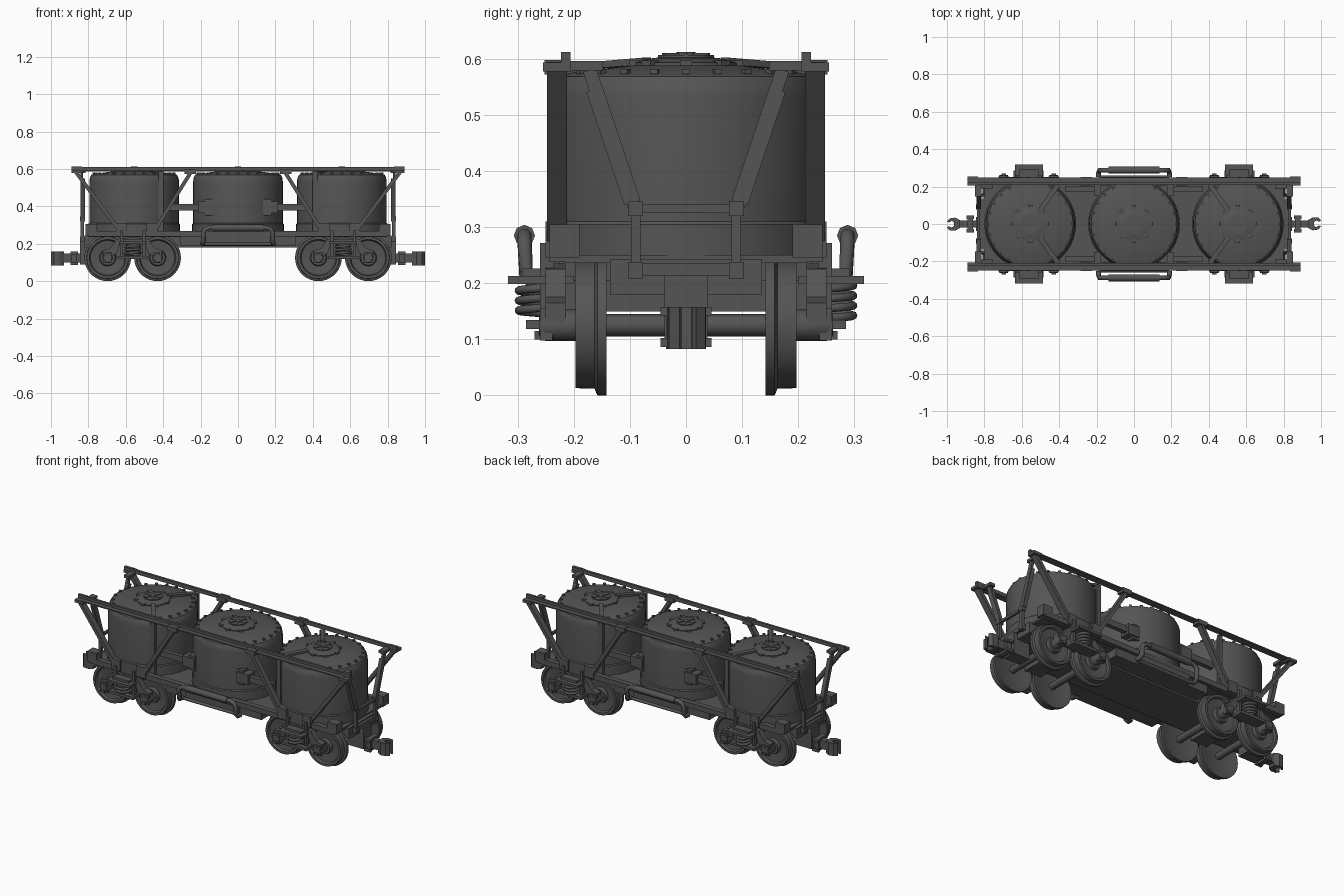
import bpy, bmesh, math
from mathutils import Vector, Matrix

if "Cube" in bpy.data.objects:
    bpy.data.objects.remove(bpy.data.objects["Cube"])

mat = bpy.data.materials.new("dark_grey")
mat.diffuse_color = (0.09, 0.09, 0.09, 1)
mat.use_nodes = True
mat.node_tree.nodes["Principled BSDF"].inputs["Base Color"].default_value = mat.diffuse_color


def add(name, bm, smooth=False):
    bmesh.ops.recalc_face_normals(bm, faces=bm.faces)
    me = bpy.data.meshes.new(name)
    bm.to_mesh(me)
    bm.free()
    me.materials.append(mat)
    ob = bpy.data.objects.new(name, me)
    bpy.context.collection.objects.link(ob)
    if smooth:
        bpy.ops.object.select_all(action='DESELECT')
        ob.select_set(True)
        bpy.context.view_layer.objects.active = ob
        bpy.ops.object.shade_smooth_by_angle(angle=math.radians(30))
    return ob


def box(name, x0, x1, y0, y1, z0, z1):
    bm = bmesh.new()
    m = Matrix.Translation(((x0 + x1) / 2, (y0 + y1) / 2, (z0 + z1) / 2))
    m = m @ Matrix.Diagonal((abs(x1 - x0), abs(y1 - y0), abs(z1 - z0), 1))
    bmesh.ops.create_cube(bm, size=1, matrix=m)
    return add(name, bm)


def beam(name, a, b, w, h):
    """Rectangular bar from a to b; w is the horizontal thickness."""
    a, b = Vector(a), Vector(b)
    d = b - a
    m = Matrix.Translation((a + b) / 2) @ d.to_track_quat('Z', 'Y').to_matrix().to_4x4()
    bm = bmesh.new()
    bmesh.ops.create_cube(bm, size=1, matrix=m @ Matrix.Diagonal((w, h, d.length, 1)))
    return add(name, bm)


def lathe(name, prof, n, m=Matrix()):
    """Spin (radius, height) points about local z, then place with m."""
    bm = bmesh.new()
    vs = [bm.verts.new((r, 0, z)) for r, z in prof]
    es = [bm.edges.new(p) for p in zip(vs, vs[1:])]
    bmesh.ops.spin(bm, geom=vs + es, cent=(0, 0, 0), axis=(0, 0, 1),
                   angle=math.tau, steps=n)
    bmesh.ops.remove_doubles(bm, verts=bm.verts, dist=1e-5)
    bmesh.ops.transform(bm, matrix=m, verts=bm.verts)
    return add(name, bm, True)


def prism(name, pts, place, t0, t1):
    """Extrude a 2D outline; place(u, v, t) gives the 3D position."""
    bm = bmesh.new()
    lo = [bm.verts.new(place(u, v, t0)) for u, v in pts]
    hi = [bm.verts.new(place(u, v, t1)) for u, v in pts]
    bm.faces.new(lo)
    bm.faces.new(hi)
    for i in range(len(pts)):
        j = (i + 1) % len(pts)
        bm.faces.new((lo[i], lo[j], hi[j], hi[i]))
    return add(name, bm)


def pipe(name, pts, r):
    cu = bpy.data.curves.new(name, 'CURVE')
    cu.dimensions = '3D'
    cu.bevel_depth = r
    cu.bevel_resolution = 2
    cu.use_fill_caps = True
    sp = cu.splines.new('POLY')
    sp.points.add(len(pts) - 1)
    for p, q in zip(sp.points, pts):
        p.co = (*q, 1)
        p.radius = 1
    cu.materials.append(mat)
    ob = bpy.data.objects.new(name, cu)
    bpy.context.collection.objects.link(ob)


# hopper tanks with bolted lids and hatches
TANK = [(0, .24), (.245, .24), (.245, .305), (.24, .31), (.24, .53), (.237, .552),
        (.229, .568), (.215, .574), (.1, .588), (0, .59)]
HATCH = [(.092, .58), (.092, .593), (.06, .601), (.05, .602), (.05, .607), (.017, .607),
         (.017, .612), (0, .612)]
for cx in (-.555, 0, .555):
    T = Matrix.Translation((cx, 0, 0))
    lathe("tank", TANK, 40, T)
    lathe("hatch", HATCH, 20, T)
    bm = bmesh.new()
    for ring, n, z, s in ((.215, 24, .577, .014), (.09, 8, .592, .022)):
        for i in range(n):
            m = T @ Matrix.Rotation(math.tau * i / n, 4, 'Z') @ Matrix.Translation((ring, 0, z))
            bmesh.ops.create_cube(bm, size=1, matrix=m @ Matrix.Diagonal((s, s, .009, 1)))
    for i in range(6):
        m = T @ Matrix.Rotation(math.tau * i / 6, 4, 'Z') @ Matrix.Translation((.03, 0, .607))
        bmesh.ops.create_cube(bm, size=1, matrix=m @ Matrix.Diagonal((.035, .008, .006, 1)))
    add("lid_bolts", bm)

# underframe
box("centre_frame", -.82, .82, -.135, .135, .18, .243)
box("deck", -.8, .8, -.215, .215, .236, .25)

WHEEL = [(0, .150), (.08, .152), (.10, .145), (.125, .142), (.125, .158), (.113, .163),
         (.112, .197), (.098, .197), (.092, .184), (.045, .178), (.04, .197), (0, .197)]
for sy in (-1, 1):
    def Y(a): return sy * a
    # side sill and floor rail
    box("side_sill", -.8, .8, Y(.212), Y(.243), .238, .268)
    box("middle_sill", -.31, .31, Y(.13), Y(.225), .19, .24)
    # overhead rail
    box("top_rail_flange", -.86, .86, Y(.212), Y(.248), .587, .594)
    box("top_rail_web", -.87, .87, Y(.208), Y(.222), .587, .609)
    # bent air pipe on the side
    ends = [(.15, .22, .28), (.172, .225, .28)]
    top = [(-.19, .25, .2), (-.19, .272, .2), (-.185, .285, .215), (-.185, .287, .26),
           (-.175, .288, .277), (-.155, .288, .285)]
    loop = top + [(-x, y, z) for x, y, z in reversed(top)]
    pipe("side_pipe", [(x, Y(y), z) for x, y, z in loop], .013)
    pipe("side_pipe_sleeve", [(-.135, Y(.288), .285), (.135, Y(.288), .285)], .019)
    pipe("lower_side_pipe", [(-.19, Y(.25), .198), (.19, Y(.25), .198)], .009)
    box("pipe_bracket", -.17, .17, Y(.215), Y(.25), .19, .24)

    for sx in (-1, 1):
        def X(a): return sx * a
        # rail end brackets
        box("rail_end_block", X(.835), X(.89), Y(.205), Y(.255), .577, .593)
        box("rail_end_lug", X(.835), X(.89), Y(.206), Y(.223), .577, .612)
        box("rail_end_tab", X(.815), X(.85), Y(.148), Y(.21), .579, .596)
        box("rail_middle_bracket", X(.225), X(.285), Y(.206), Y(.252), .572, .598)
        # V braces
        beam("outer_brace", (X(.868), Y(.23), .585), (X(.63), Y(.23), .265), .035, .02)
        beam("inner_brace", (X(.25), Y(.23), .585), (X(.45), Y(.23), .265), .035, .02)
        box("brace_foot", X(.595), X(.65), Y(.21), Y(.25), .245, .31)
        box("brace_foot", X(.43), X(.49), Y(.21), Y(.25), .245, .31)
        # strap over the end tank lid and down its side
        dx, dy = -.58, .815
        def S(r, z): return (X(.555 + dx * r), Y(dy * r), z)
        beam("lid_strap", S(.085, .596), S(.245, .585), .026, .012)
        beam("side_strap", S(.247, .585), S(.247, .25), .026, .016)
        # end frame legs
        beam("end_leg", (X(.835), Y(.172), .58), (X(.835), Y(.09), .33), .014, .024)
        beam("end_leg_sleeve", (X(.83), Y(.163), .545), (X(.83), Y(.096), .345), .022, .03)
        box("end_post", X(.824), X(.842), Y(.081), Y(.098), .22, .33)
        box("end_joint", X(.818), X(.846), Y(.077), Y(.103), .32, .346)
        box("end_foot", X(.79), X(.846), Y(.077), Y(.103), .208, .238)
        box("end_sill_block", X(.755), X(.815), Y(.19), Y(.243), .245, .305)
        # link bars between tanks
        box("tank_link", X(.15), X(.37), Y(.175), Y(.2), .377, .412)
        box("tank_link_box", X(.14), X(.215), Y(.15), Y(.212), .365, .425)
        box("tank_link_plate", X(.135), X(.178), Y(.16), Y(.205), .352, .438)

        # truck side: wheels and axle boxes
        for wx in (.697, .43):
            R = Matrix.Translation((X(wx), 0, .125)) @ Matrix.Rotation(-sy * math.pi / 2, 4, 'X')
            lathe("wheel", WHEEL, 36, R)
            lathe("axle_box", [(0, .19), (.028, .19), (.028, .25), (.022, .262), (0, .262)], 16, R)
            box("axle_cap", X(wx - .024), X(wx + .024), Y(.238), Y(.26), .098, .155)
            box("cap_bolt", X(wx - .012), X(wx + .012), Y(.26), Y(.27), .1, .115)
        # side frame outline, arched over the spring
        half = [(.16, .13), (.16, .165), (.12, .175), (.085, .225), (0, .235)]
        under = [(0, .212), (.065, .205), (.085, .15), (.11, .135)]
        pts = half + [(-u, v) for u, v in reversed(half[:-1])]
        pts += [(-u, v) for u, v in reversed(under[1:])] + under
        prism("truck_side_frame", pts, lambda u, v, t: (X(.564) + u, Y(t), v), .215, .25)
        box("truck_lower_bar", X(.485), X(.645), Y(.215), Y(.285), .118, .134)
        # spring seat, bolster and coil spring
        box("bolster_plate", X(.487), X(.637), Y(.2), Y(.317), .199, .213)
        box("bolster_top", X(.51), X(.615), Y(.235), Y(.292), .213, .226)
        box("bolster_column", X(.495), X(.51), Y(.235), Y(.26), .12, .272)
        box("bolster_column", X(.615), X(.63), Y(.235), Y(.26), .12, .272)
        coil = []
        for i in range(57):
            a = math.tau * i / 16
            coil.append((X(.562) + .038 * math.cos(a), Y(.26) + .038 * math.sin(a),
                         .138 + .062 * i / 56))
        pipe("coil_spring", coil, .0075)

for sx in (-1, 1):
    def X(a): return sx * a
    # bolster across the truck, axles
    box("truck_bolster", X(.51), X(.615), -.22, .22, .15, .205)
    for wx in (.697, .43):
        pipe("axle", [(X(wx), -.16, .125), (X(wx), .16, .125)], .02)
    # end crossbars
    box("end_crossbar", X(.826), X(.84), -.09, .09, .325, .34)
    box("end_lower_crossbar", X(.8), X(.835), -.09, .09, .213, .235)
    # draft gear and coupler
    box("draft_box", X(.74), X(.845), -.038, .038, .09, .215)
    box("coupler_shank", X(.83), X(.955), -.02, .02, .1, .148)
    box("coupler_collar", X(.86), X(.89), -.035, .035, .087, .158)
    for y in (-.036, .036):
        for z in (.094, .15):
            box("collar_bolt", X(.855), X(.895), y - .009, y + .009, z - .008, z + .008)
    claw = [(.93, -.02), (.955, -.034), (.985, -.03), (1, -.012), (.988, -.008), (.975, -.017),
            (.962, -.008), (.962, .01), (.975, .019), (.99, .012), (1, .018), (.985, .035),
            (.955, .036), (.93, .02)]
    prism("coupler_claw", claw, lambda u, v, t: (X(u), X(v), t), .083, .158)
